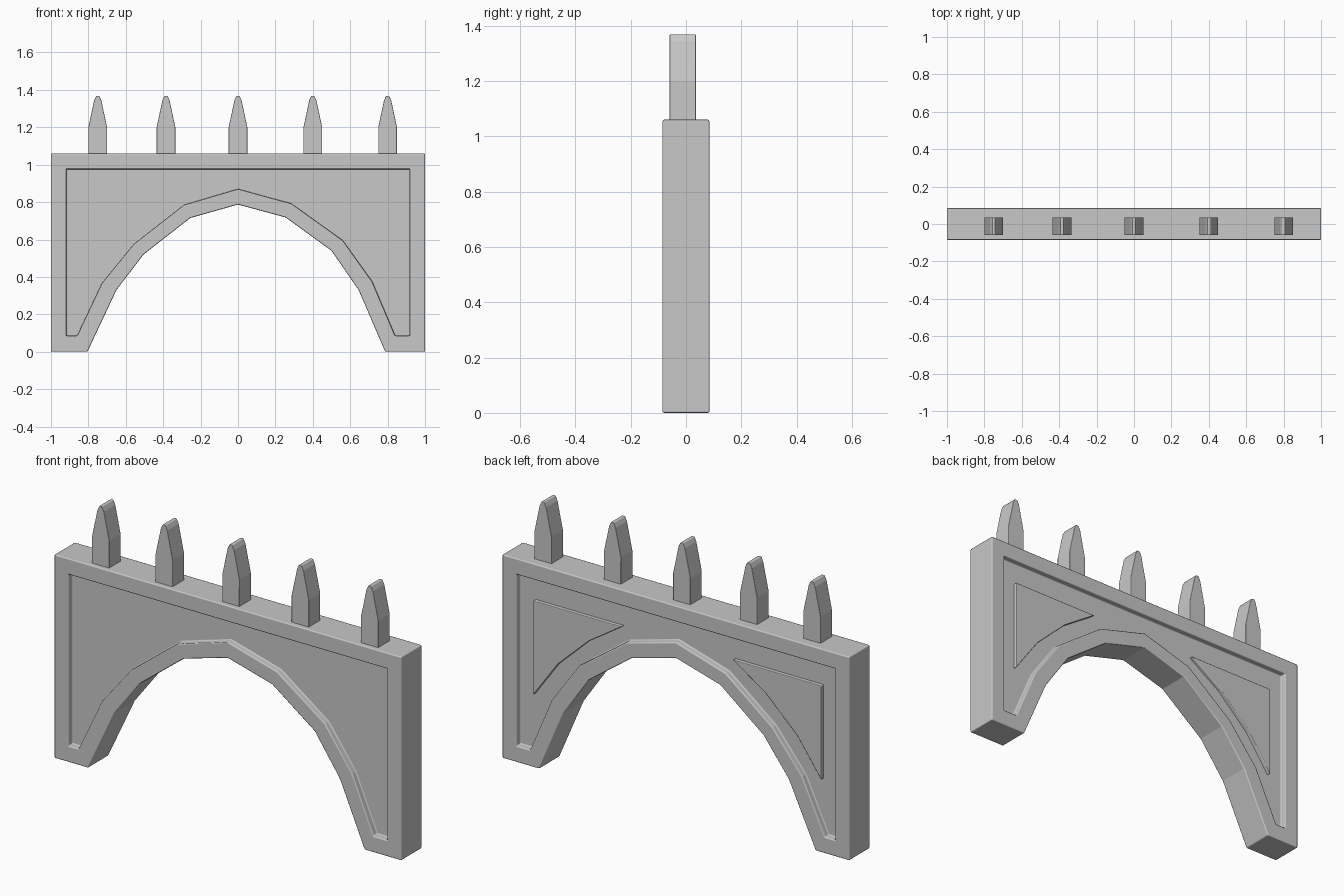
import bpy
import bmesh
import math

cube = bpy.data.objects.get("Cube")
if cube:
    bpy.data.objects.remove(cube, do_unlink=True)

stone = bpy.data.materials.new("grey_stone")
stone.use_nodes = True
stone.diffuse_color = (0.58, 0.58, 0.58, 1)
stone.node_tree.nodes["Principled BSDF"].inputs["Base Color"].default_value = stone.diffuse_color


def loft(name, rings, bevel):
    """Join (outline, y) rings in order with quads, and cap both ends."""
    bm = bmesh.new()
    loops = [[bm.verts.new((x, y, z)) for x, z in outline] for outline, y in rings]
    for a, b in zip(loops, loops[1:]):
        for i in range(len(a)):
            j = (i + 1) % len(a)
            bm.faces.new((a[i], a[j], b[j], b[i]))
    bm.faces.new(loops[0])
    bm.faces.new(loops[-1])
    bmesh.ops.recalc_face_normals(bm, faces=bm.faces)
    mesh = bpy.data.meshes.new(name)
    bm.to_mesh(mesh)
    bm.free()
    mesh.materials.append(stone)
    mesh.shade_smooth()
    mesh.set_sharp_from_angle(angle=math.radians(10))
    obj = bpy.data.objects.new(name, mesh)
    bpy.context.collection.objects.link(obj)
    mod = obj.modifiers.new("soft_edges", "BEVEL")
    mod.width = bevel
    mod.segments = 2
    mod.limit_method = "ANGLE"
    mod.angle_limit = math.radians(40)
    mod.harden_normals = True
    return obj


# Arched wall with a recessed panel on each side
arch = [(-0.805, 0), (-0.65, 0.33), (-0.505, 0.52), (-0.255, 0.715), (0, 0.787),
        (0.255, 0.718), (0.5, 0.54), (0.645, 0.33), (0.787, 0)]
inner_arch = [(-0.86, 0.085), (-0.728, 0.365), (-0.557, 0.575), (-0.288, 0.785), (0, 0.87),
              (0.285, 0.792), (0.56, 0.595), (0.717, 0.375), (0.84, 0.085)]
outline = [(-1, 0)] + arch + [(1, 0), (1, 1.06), (-1, 1.06)]
recess = [(-0.917, 0.085)] + inner_arch + [(0.917, 0.085), (0.917, 0.977), (-0.917, 0.977)]
half, floor = 0.085, 0.053
loft("arched_wall", [(recess, -floor), (recess, -half), (outline, -half),
                     (outline, half), (recess, half), (recess, floor)], 0.006)

# Raised corner panels on the back
corner = [(0.83, 0.86), (0.32, 0.86), (0.51, 0.735), (0.69, 0.565), (0.83, 0.37)]
for side, sign in (("left", 1), ("right", -1)):
    shape = [(sign * x, z) for x, z in corner]
    loft(side + "_back_panel", [(shape, 0.045), (shape, 0.073)], 0.004)

# Row of pointed spikes along the top
half_spike = [(0.05, 1.05), (0.05, 1.2), (0.019, 1.345), (0.008, 1.368)]
spike = half_spike + [(-x, z) for x, z in reversed(half_spike)]
for n, cx in enumerate((-0.75, -0.385, 0, 0.4, 0.8), 1):
    shape = [(cx + x, z) for x, z in spike]
    loft(f"spike_{n}", [(shape, -0.06), (shape, 0.036)], 0.003)
